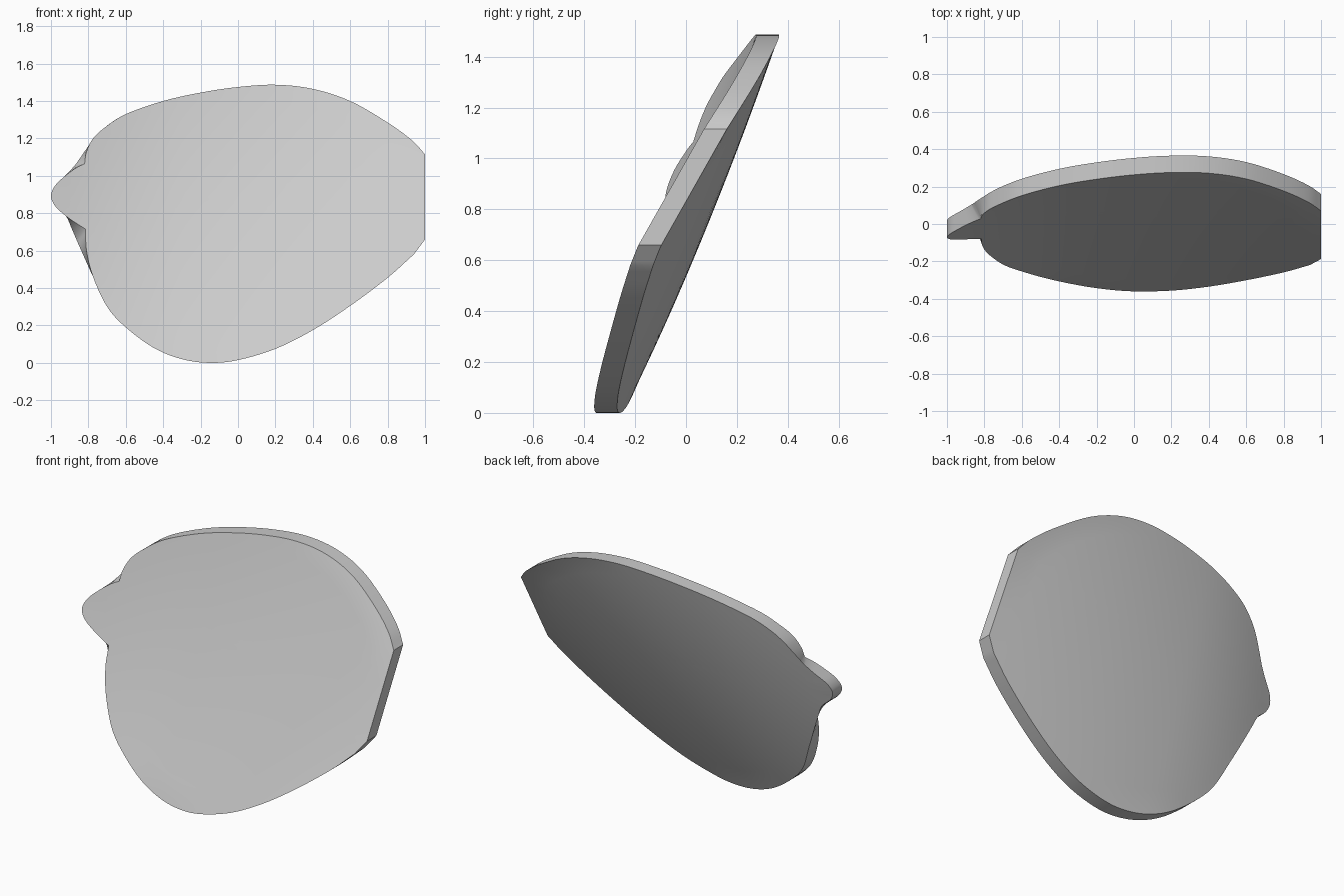
import bpy
import bmesh
import math
from mathutils import Vector

cube = bpy.data.objects.get("Cube")
if cube:
    bpy.data.objects.remove(cube, do_unlink=True)

THICKNESS = 0.09
RINGS = 14
CENTRE = Vector((-0.1, 0.88))


def smooth_path(points, steps=5):
    """Smooth curve through the points, without its last point."""
    pts = [Vector(p) for p in points]
    pts = [2 * pts[0] - pts[1]] + pts + [2 * pts[-1] - pts[-2]]
    path = []
    for a, b, c, d in zip(pts, pts[1:], pts[2:], pts[3:]):
        for i in range(steps):
            t = i / steps
            path.append(0.5 * (2 * b + (c - a) * t
                               + (2 * a - 5 * b + 4 * c - d) * t ** 2
                               + (3 * b - a - 3 * c + d) * t ** 3))
    return path


def dish_depth(x, z):
    """Depth of the leaning, twisted and slightly hollow front surface."""
    bend = 0.15 if x < -0.3 else 0.055
    middle = -0.043 - bend * (x + 0.3) ** 2
    lean = 0.425 + 0.125 * x + 0.015 * x * x
    hollow = max(0, 1 - x * x - ((z - 0.76) / 0.74) ** 2)
    return middle + lean * (z - 0.75) + 0.045 * hollow


# Outline arcs shared by the front and back faces
top_arc = [(-0.71, 1.26), (-0.6, 1.33), (-0.4, 1.4), (-0.2, 1.445),
           (0, 1.475), (0.2, 1.487), (0.4, 1.465), (0.6, 1.4),
           (0.8, 1.285), (0.93, 1.19), (1, 1.115)]
bottom_arc = [(0.94, 0.58), (0.8, 0.455), (0.6, 0.305), (0.4, 0.175),
              (0.2, 0.075), (0, 0.015), (-0.15, 0), (-0.3, 0.02),
              (-0.45, 0.08), (-0.6, 0.19), (-0.7, 0.3)]
tip = [(-0.92, 0.785), (-0.975, 0.835), (-1, 0.89), (-0.98, 0.945),
       (-0.93, 0.995)]


def outline(upper, lower):
    """Closed outline; upper and lower shape the neck beside the tip."""
    paths = [upper[1:] + top_arc, [top_arc[-1], (1, 0.66)],
             [(1, 0.66), bottom_arc[0]], bottom_arc + lower[:-1],
             lower[-2:] + tip + upper[:2]]
    return [p for path in paths for p in smooth_path(path)]


# The front has notched shoulders, the back a flowing neck
front = outline([(-0.87, 1.04), (-0.82, 1.065), (-0.81, 1.13), (-0.775, 1.2)],
                [(-0.775, 0.46), (-0.81, 0.6), (-0.815, 0.715), (-0.87, 0.75)])
back = outline([(-0.9, 1.025), (-0.865, 1.065), (-0.81, 1.145), (-0.77, 1.2)],
               [(-0.775, 0.46), (-0.82, 0.56), (-0.86, 0.65), (-0.89, 0.72)])

bm = bmesh.new()


def bridge(loop_a, loop_b):
    count = len(loop_a)
    for i in range(count):
        j = (i + 1) % count
        bm.faces.new((loop_a[i], loop_a[j], loop_b[j], loop_b[i]))


def add_face_side(points, offset):
    """Curved face made of rings closing towards the centre."""
    rings = []
    for r in range(RINGS):
        ring = []
        for p in points:
            q = CENTRE.lerp(p, 1 - r / RINGS)
            ring.append(bm.verts.new((q.x, dish_depth(*q) + offset, q.y)))
        rings.append(ring)
    for a, b in zip(rings, rings[1:]):
        bridge(a, b)
    hub = bm.verts.new((CENTRE.x, dish_depth(*CENTRE) + offset, CENTRE.y))
    last = rings[-1]
    for i, v in enumerate(last):
        bm.faces.new((v, last[(i + 1) % len(last)], hub))
    return rings[0]


# Front and back faces joined by the rim
bridge(add_face_side(front, 0), add_face_side(back, THICKNESS))
bmesh.ops.remove_doubles(bm, verts=bm.verts[:], dist=0.0001)
bmesh.ops.recalc_face_normals(bm, faces=bm.faces[:])
mesh = bpy.data.meshes.new("curved_plate")
bm.to_mesh(mesh)
bm.free()
plate = bpy.data.objects.new("curved_plate", mesh)
bpy.context.collection.objects.link(plate)

# Plain grey finish
grey = bpy.data.materials.new("plain_grey")
grey.use_nodes = True
colour = (0.6, 0.6, 0.6, 1)
grey.diffuse_color = colour
grey.node_tree.nodes["Principled BSDF"].inputs["Base Color"].default_value = colour
mesh.materials.append(grey)

bpy.ops.object.select_all(action="DESELECT")
plate.select_set(True)
bpy.context.view_layer.objects.active = plate
bpy.ops.object.shade_smooth_by_angle(angle=math.radians(35))
